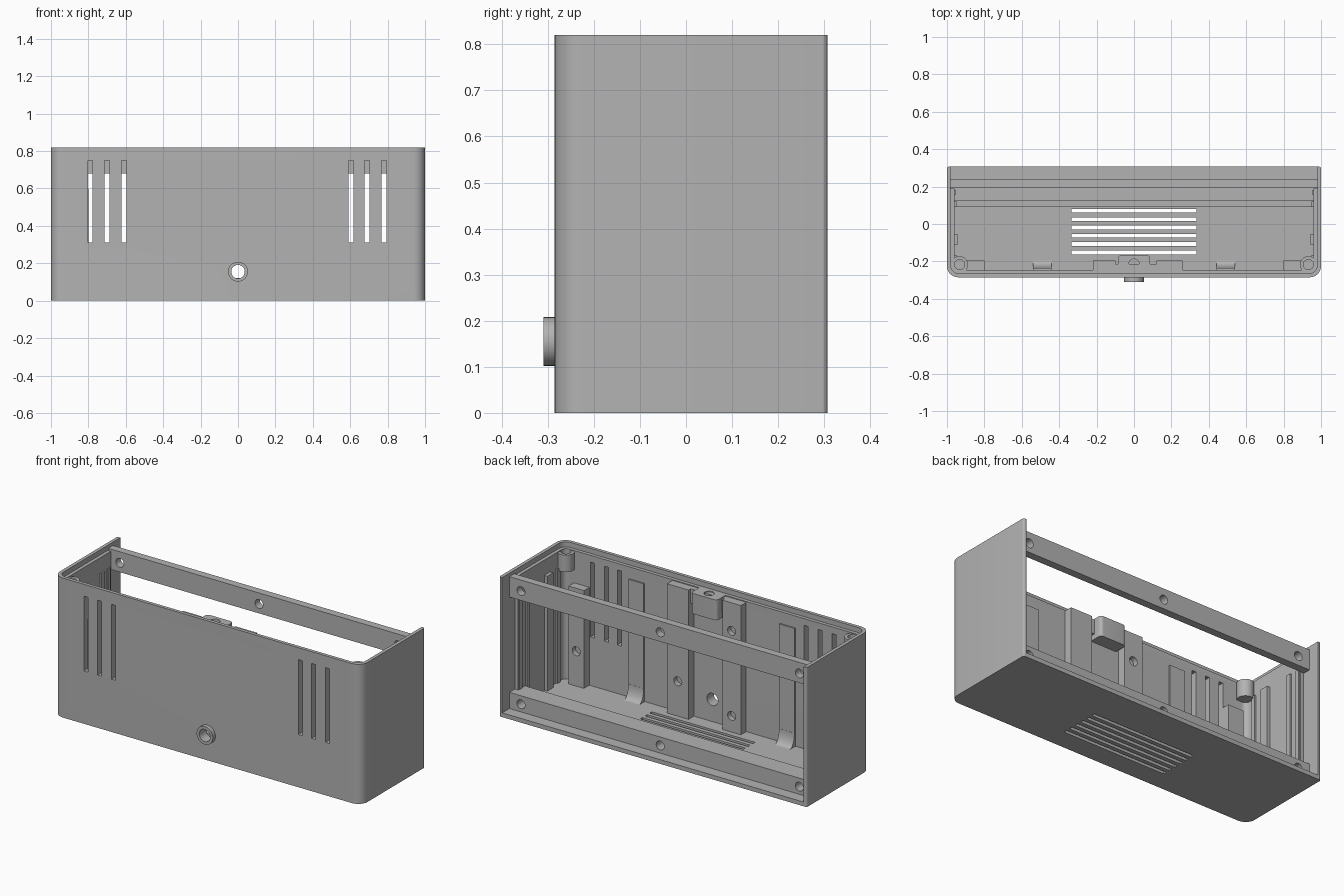
import bpy, bmesh, math
from mathutils import Matrix, Vector

default = bpy.data.objects.get("Cube")
if default:
    bpy.data.objects.remove(default, do_unlink=True)

grey = bpy.data.materials.new("mid_grey_plastic")
grey.use_nodes = True
grey.diffuse_color = (0.45, 0.45, 0.45, 1)
grey.node_tree.nodes["Principled BSDF"].inputs["Base Color"].default_value = (0.45, 0.45, 0.45, 1)


def finish(name, bm):
    bmesh.ops.recalc_face_normals(bm, faces=bm.faces)
    mesh = bpy.data.meshes.new(name)
    bm.to_mesh(mesh)
    bm.free()
    mesh.materials.append(grey)
    obj = bpy.data.objects.new(name, mesh)
    bpy.context.collection.objects.link(obj)
    return obj


def box(name, x, y, z):
    bm = bmesh.new()
    bmesh.ops.create_cube(bm, size=1)
    for v in bm.verts:
        v.co = Vector([(r[0] + r[1]) / 2 + c * (r[1] - r[0]) for r, c in zip((x, y, z), v.co)])
    return finish(name, bm)


def prism(name, points, vector):
    bm = bmesh.new()
    face = bm.faces.new([bm.verts.new(p) for p in points])
    moved = bmesh.ops.extrude_face_region(bm, geom=[face])["geom"]
    bmesh.ops.translate(bm, vec=vector, verts=[g for g in moved if isinstance(g, bmesh.types.BMVert)])
    return finish(name, bm)


def cylinder(name, centre, radius, depth, axis="Z"):
    bm = bmesh.new()
    bmesh.ops.create_cone(bm, cap_ends=True, segments=32, radius1=radius, radius2=radius, depth=depth)
    turn = Matrix.Rotation(math.pi / 2, 4, "X") if axis == "Y" else Matrix()
    bm.transform(Matrix.Translation(centre) @ turn)
    return finish(name, bm)


def rounded(hx, y0, y1, front_r, back_r, z):
    """Plan outline with separate front and back corner radii."""
    points = []
    for sx, y, r, start in ((1, y0, front_r, -90), (1, y1, back_r, 0),
                            (-1, y1, back_r, 90), (-1, y0, front_r, 180)):
        cy = y + r if y == y0 else y - r
        for i in range(9):
            a = math.radians(start + i * 90 / 8)
            points.append((sx * (hx - r) + r * math.cos(a), cy + r * math.sin(a), z))
    return points


def cut(obj, cutters):
    bpy.context.view_layer.objects.active = obj
    for cutter in cutters:
        cutter.hide_render = True
        mod = obj.modifiers.new("cut", "BOOLEAN")
        mod.operation = "DIFFERENCE"
        mod.solver = "EXACT"
        mod.object = cutter
        bpy.ops.object.modifier_apply(modifier=mod.name)
        bpy.data.objects.remove(cutter, do_unlink=True)


# Shell: open at the top and back, with a thin lip along the openings
shell = prism("case_shell", rounded(1, -.285, .307, .06, .012, 0), (0, 0, .82))
cutters = [
    prism("cavity", rounded(.96, -.245, .6, .03, .01, .025), (0, 0, 1)),
    prism("top_rebate", rounded(.98, -.265, .6, .045, .01, .79), (0, 0, .2)),
    box("back_rebate", (-.98, .98), (.19, .6), (.025, 1)),
    cylinder("nozzle_bore", (0, -.28, .155), .036, .2, "Y"),
]
# Front and floor ventilation slots
for x in (-.79, -.7, -.61, .605, .69, .78):
    cutters.append(box("front_slot", (x - .013, x + .013), (-.4, -.2), (.31, .75)))
for i in range(6):
    y = -.152 + i * .0445
    cutters.append(box("floor_slot", (-.335, .335), (y - .01, y + .01), (-.1, .1)))
cut(shell, cutters)

# Front nozzle ring
ring = cylinder("front_ring", (0, -.291, .155), .053, .036, "Y")
cut(ring, [cylinder("ring_bore", (0, -.29, .155), .036, .2, "Y")])

# Back rails with screw holes
top_rail = box("top_rail", (-.981, .981), (.195, .24), (.68, .8))
bottom_rail = box("bottom_rail", (-.981, .981), (.125, .24), (.02, .12))
for rail, z in ((top_rail, .735), (bottom_rail, .07)):
    cut(rail, [cylinder("rail_hole", (x, .24, z), .026, .15, "Y") for x in (-.905, 0, .905)])
box("bottom_rail_step", (-.961, .961), (.09, .126), (.02, .085))

# Front wall pillars with screw holes
for name, x0, x1, top, holes in (
        ("left_pillar", .8, .9, .6, [(.85, .23)]),
        ("right_pillar", -.9, -.8, .6, [(-.85, .23)]),
        ("left_centre_pillar", .12, .26, .785, [(.19, .23)]),
        ("right_centre_pillar", -.22, -.1, .785, [(-.16, .62), (-.16, .12)])):
    pillar = box(name, (x0, x1), (-.25, -.195), (.02, top))
    cut(pillar, [cylinder("pillar_hole", (x, -.19, z), .026, .07, "Y") for x, z in holes])

# Central screw block at the top edge
block = prism("centre_screw_block", rounded(.085, -.25, -.165, .005, .02, .67), (0, 0, .12))
cut(block, [cylinder("screw_hole", (0, -.215, .75), .028, .12)])
box("centre_top_ledge", (-.1, .12), (-.25, -.215), (.7, .785))

for side, s in (("left", 1), ("right", -1)):
    # Corner screw bosses
    boss = cylinder(side + "_corner_boss", (s * .932, -.217, .735), .045, .1)
    cut(boss, [cylinder("boss_hole", (s * .932, -.217, .76), .027, .12)])

    # Curved floor gussets and their shallow wall ribs
    x = s * .49
    arc = [(x - .05, -.195 - .04 * math.sin(i * math.pi / 16),
            .105 - .08 * math.cos(i * math.pi / 16)) for i in range(9)]
    gusset = [(x - .05, -.25, .02), (x - .05, -.195, .02)] + arc + [(x - .05, -.25, .105)]
    prism(side + "_floor_gusset", gusset, (.1, 0, 0))
    box(side + "_wall_rib", (x - .05, x + .05), (-.25, -.236), (.02, .72))

    # Vertical guides on the side walls
    for label, y0, y1, depth in (("front", -.19, -.165, .95), ("middle", -.11, -.055, .94),
                                 ("back", .09, .12, .95), ("rear", .155, .182, .955)):
        box(f"{side}_{label}_guide", sorted((s * depth, s * .965)), (y0, y1), (.02, .7))

# Smooth curved surfaces, keep hard edges
bpy.ops.object.select_all(action="DESELECT")
for obj in bpy.context.scene.objects:
    if obj.type == "MESH" and grey.name in obj.data.materials:
        obj.select_set(True)
        bpy.context.view_layer.objects.active = obj
bpy.ops.object.shade_smooth_by_angle(angle=math.radians(30))
